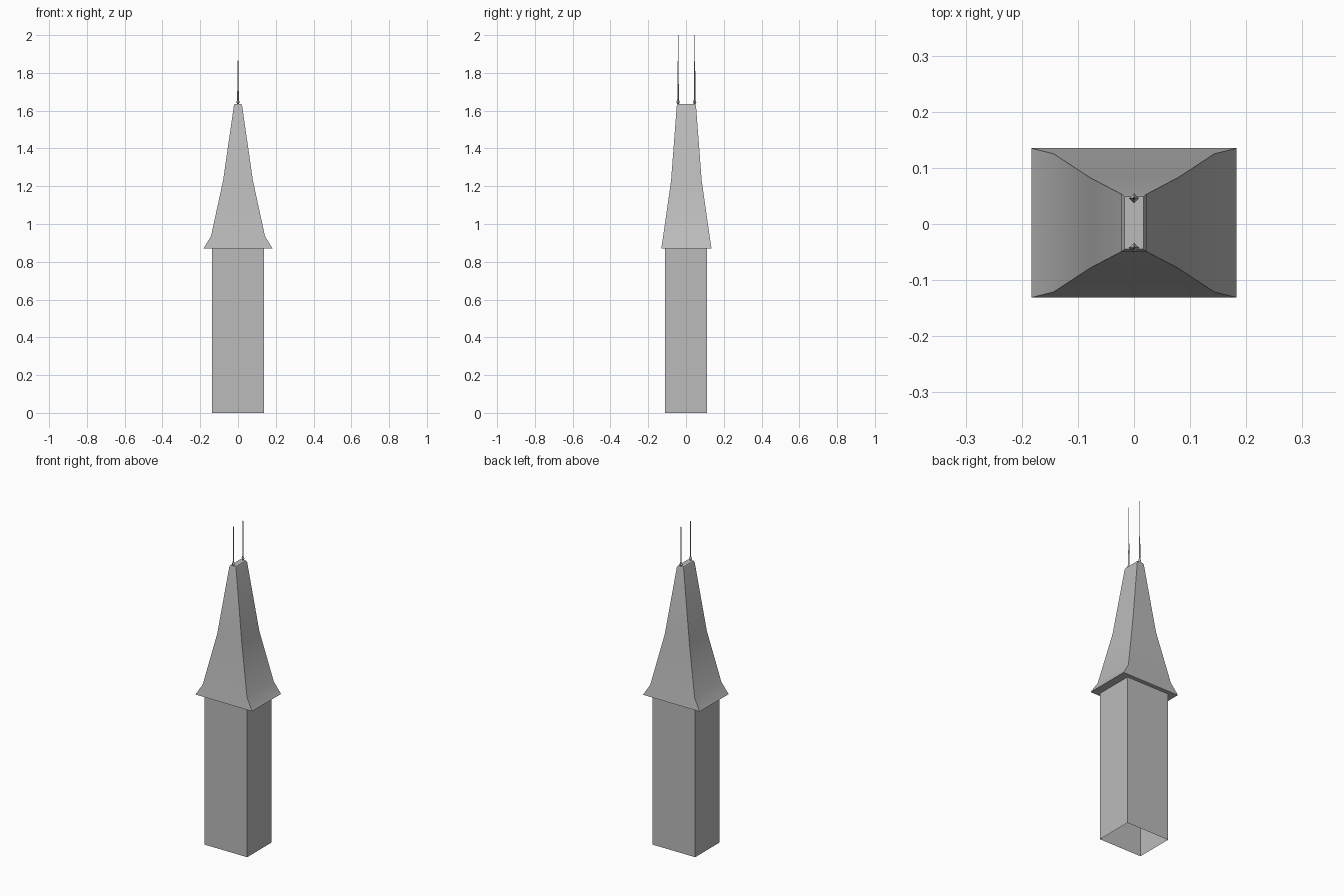
import bpy
import bmesh
import math

cube = bpy.data.objects.get("Cube")
if cube:
    bpy.data.objects.remove(cube, do_unlink=True)


def make_material(name, value):
    mat = bpy.data.materials.new(name)
    mat.use_nodes = True
    color = (value, value, value, 1)
    mat.diffuse_color = color
    mat.node_tree.nodes["Principled BSDF"].inputs["Base Color"].default_value = color
    return mat


stone = make_material("stone grey", 0.5)


def loft(name, sections, sides=4, cap_bottom=False, cap_top=True, y=0.0, turn=math.pi / 4):
    """Stack rings of (half width, half depth, height) into one skin."""
    bm = bmesh.new()
    grow = 1 / math.cos(turn)
    rings = []
    for hx, hy, z in sections:
        angles = [turn + 2 * math.pi * i / sides for i in range(sides)]
        rings.append([bm.verts.new((hx * grow * math.cos(a), hy * grow * math.sin(a), z))
                      for a in angles])
    for low, high in zip(rings, rings[1:]):
        for i in range(sides):
            j = (i + 1) % sides
            bm.faces.new((low[i], low[j], high[j], high[i]))
    if cap_bottom:
        bm.faces.new(rings[0][::-1])
    if cap_top:
        bm.faces.new(rings[-1])
    mesh = bpy.data.meshes.new(name)
    bm.to_mesh(mesh)
    bm.free()
    mesh.materials.append(stone)
    obj = bpy.data.objects.new(name, mesh)
    obj.location.y = y
    bpy.context.collection.objects.link(obj)
    return obj


# Square shaft, open underneath
loft("tower_shaft", [(0.137, 0.111, 0), (0.137, 0.111, 0.87)], cap_top=False)

# Flared spire with flat eaves and a shallow bevelled ridge
roof = loft("spire_roof", [
    (0.183, 0.133, 0.87), (0.143, 0.123, 0.935), (0.079, 0.081, 1.23),
    (0.022, 0.051, 1.625), (0.017, 0.047, 1.635)], cap_bottom=True, y=0.002)

# Pair of tapering finials with a diamond knob
for side, label in ((-1, "front"), (1, "back")):
    profile = [(0.003, 1.632), (0.009, 1.645), (0.004, 1.66), (0.004, 1.70),
               (0.0025, 1.86), (0.0012, 1.865), (0.001, 2.0)]
    loft(label + "_finial", [(r, r, z) for r, z in profile],
         cap_bottom=True, y=side * 0.044 + 0.002, turn=0)

# Soft shading over the spire's curve, crisp at its corners
bpy.ops.object.select_all(action="DESELECT")
roof.select_set(True)
bpy.context.view_layer.objects.active = roof
bpy.ops.object.shade_smooth_by_angle(angle=math.radians(35))
